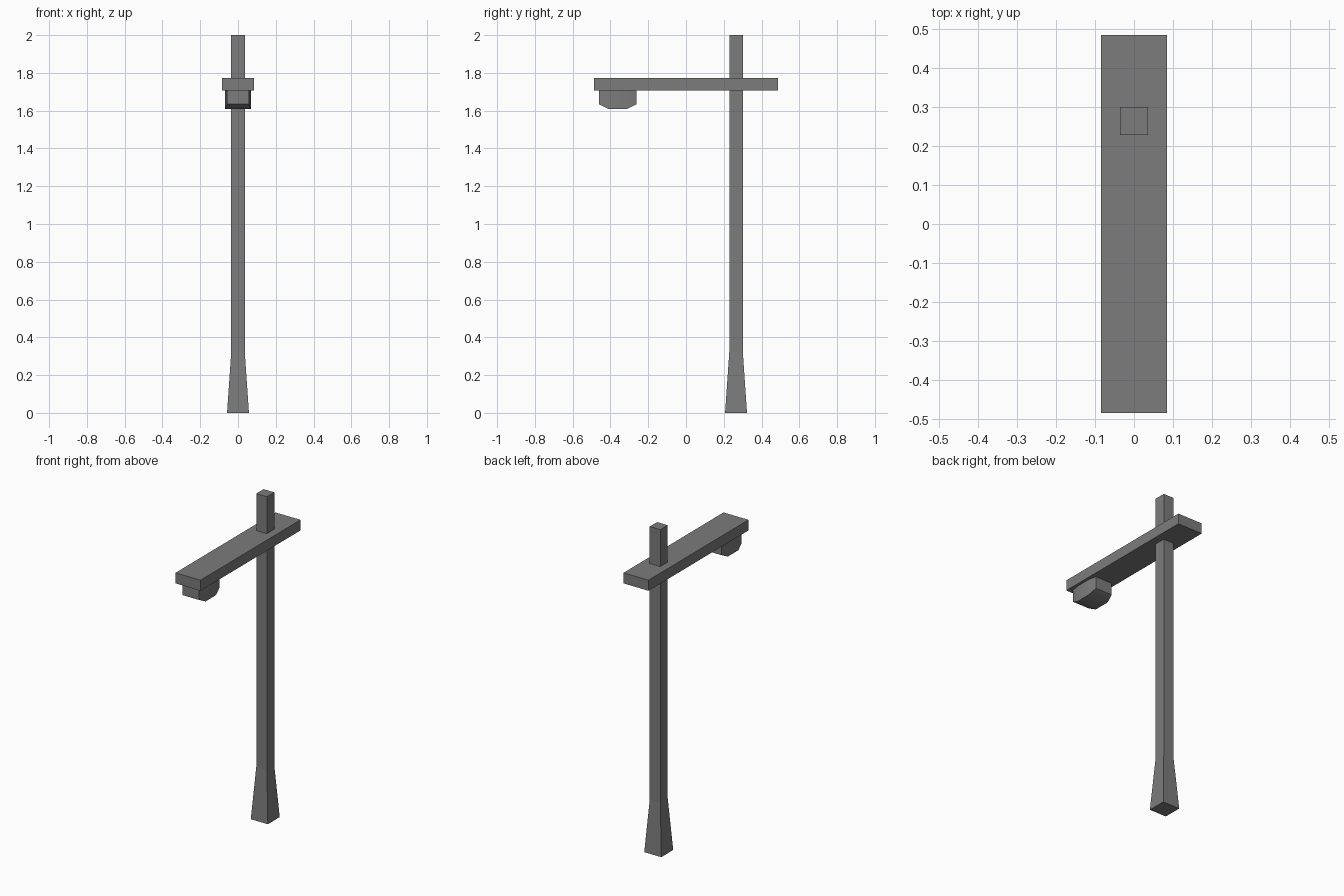
import bpy, bmesh
from math import radians

if "Cube" in bpy.data.objects:
    bpy.data.objects.remove(bpy.data.objects["Cube"])

# Dark grey metal
metal = bpy.data.materials.new("dark_metal")
metal.diffuse_color = (0.2, 0.2, 0.2, 1)
metal.use_nodes = True
metal.node_tree.nodes["Principled BSDF"].inputs["Base Color"].default_value = metal.diffuse_color


def loft(name, rings):
    """Join equal-sized rings of points with quads and cap both ends."""
    bm = bmesh.new()
    loops = [[bm.verts.new(p) for p in ring] for ring in rings]
    for a, b in zip(loops, loops[1:]):
        for i in range(len(a)):
            j = (i + 1) % len(a)
            bm.faces.new((a[i], a[j], b[j], b[i]))
    bm.faces.new(loops[0])
    bm.faces.new(loops[-1])
    bmesh.ops.recalc_face_normals(bm, faces=bm.faces)
    mesh = bpy.data.meshes.new(name)
    bm.to_mesh(mesh)
    bm.free()
    mesh.materials.append(metal)
    obj = bpy.data.objects.new(name, mesh)
    bpy.context.collection.objects.link(obj)
    return obj


def level_ring(half_x, half_y, y, z):
    return [(sx * half_x, y + sy * half_y, z)
            for sx, sy in ((-1, -1), (1, -1), (1, 1), (-1, 1))]


def upright_ring(half_x, y, z0, z1):
    return [(-half_x, y, z0), (half_x, y, z0), (half_x, y, z1), (-half_x, y, z1)]


# Square post with a flared foot
POST_Y = 0.265
loft("post", [level_ring(h, h, POST_Y, z)
              for h, z in ((0.058, 0), (0.036, 0.32), (0.036, 2.0))])

# Flat horizontal arm
loft("arm", [level_ring(0.085, 0.486, 0, z) for z in (1.708, 1.773)])

# Lamp housing, wider and deeper in the middle, softly shaded along its length
lamp = loft("lamp", [upright_ring(h, y, z, 1.71)
                     for h, y, z in ((0.057, -0.46, 1.634), (0.068, -0.412, 1.61),
                                     (0.068, -0.31, 1.61), (0.057, -0.262, 1.634))])
bpy.context.view_layer.objects.active = lamp
lamp.select_set(True)
bpy.ops.object.shade_smooth_by_angle(angle=radians(30))
